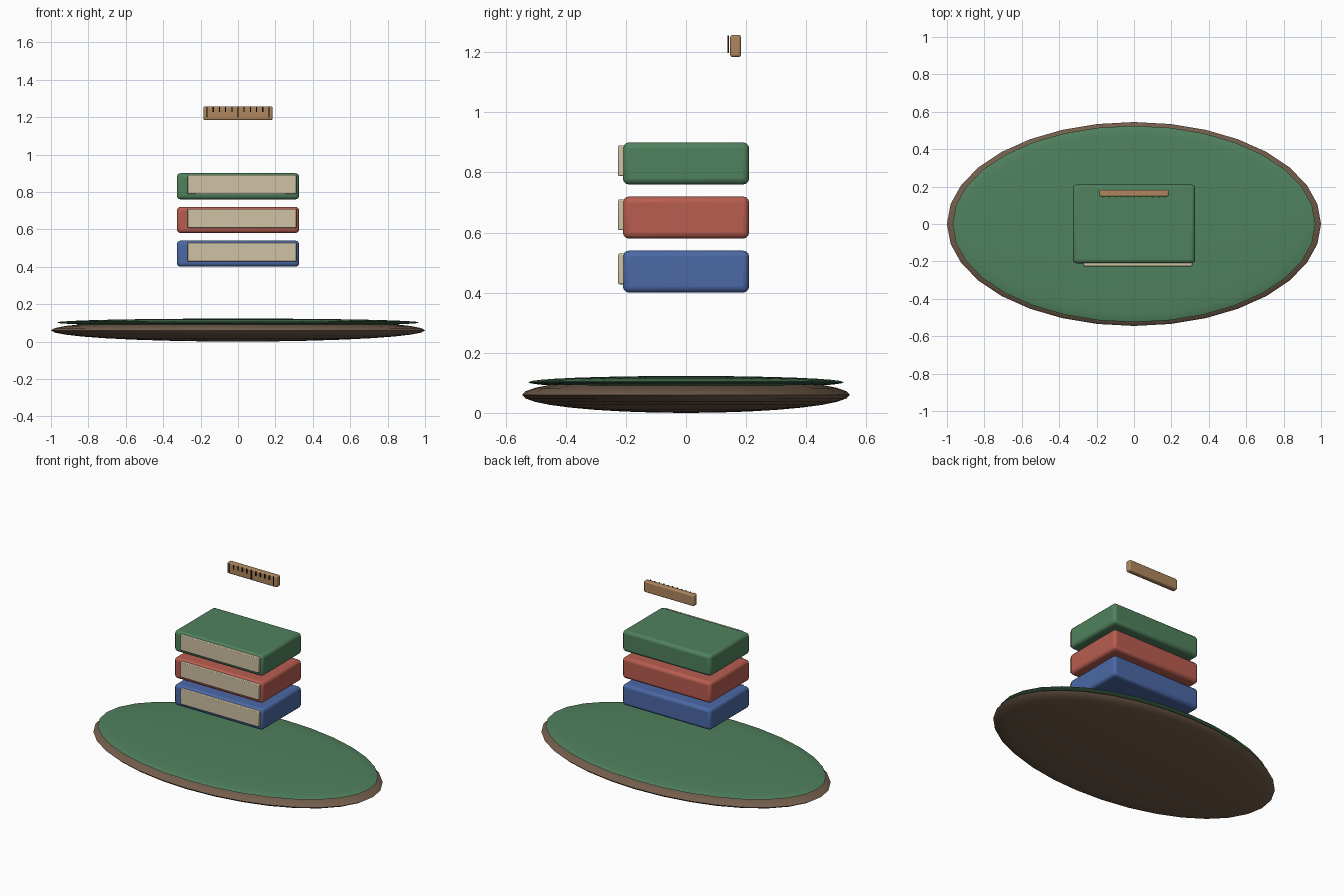
import bpy

if "Cube" in bpy.data.objects:
    bpy.data.objects.remove(bpy.data.objects["Cube"])


def material(name, rgb):
    m = bpy.data.materials.new(name)
    m.diffuse_color = (*rgb, 1)
    m.use_nodes = True
    m.node_tree.nodes["Principled BSDF"].inputs["Base Color"].default_value = m.diffuse_color
    return m


def finish(ob, name, mat):
    ob.name = name
    ob.data.materials.append(mat)
    bpy.ops.object.shade_smooth_by_angle()


def box(name, lo, hi, mat, bevel=0.0, segments=3):
    bpy.ops.mesh.primitive_cube_add(size=1, location=[(a + b) / 2 for a, b in zip(lo, hi)])
    ob = bpy.context.object
    ob.scale = [b - a for a, b in zip(lo, hi)]
    bpy.ops.object.transform_apply(location=False, rotation=False, scale=True)
    if bevel:
        mod = ob.modifiers.new("bevel", "BEVEL")
        mod.width = bevel
        mod.segments = segments
    finish(ob, name, mat)


def disc(name, z, radii, mat):
    bpy.ops.mesh.primitive_uv_sphere_add(segments=32, ring_count=16, radius=1, location=(0, 0, z))
    ob = bpy.context.object
    ob.scale = radii
    bpy.ops.object.transform_apply(location=False, rotation=False, scale=True)
    finish(ob, name, mat)


soil = material("soil", (0.17, 0.11, 0.07))
grass = material("grass", (0.08, 0.22, 0.11))
page = material("page", (0.62, 0.54, 0.37))
wood = material("wood", (0.42, 0.24, 0.11))
ink = material("ink", (0.02, 0.015, 0.01))
covers = {
    "blue": material("blue", (0.07, 0.14, 0.38)),
    "red": material("red", (0.48, 0.11, 0.08)),
    "green": material("green", (0.08, 0.22, 0.11)),
}

# Flattened ground island with a grass layer
disc("island_base", 0.06, (1.0, 0.545, 0.06), soil)
disc("grass_top", 0.102, (0.97, 0.525, 0.021), grass)

# Three floating books with page blocks on the front
for i, (colour, mat) in enumerate(covers.items()):
    z = 0.40 + 0.18 * i
    box(f"{colour}_book_cover", (-0.327, -0.21, z), (0.327, 0.21, z + 0.14), mat, 0.02)
    box(f"{colour}_book_pages", (-0.27, -0.226, z + 0.028), (0.312, -0.17, z + 0.13), page, 0.004, 2)

# Ruler with tick marks just in front of it
box("ruler", (-0.185, 0.147, 1.184), (0.185, 0.183, 1.258), wood, 0.008)
for i in range(11):
    x = (i - 5) * 0.033
    bottom = 1.197 if i % 5 == 0 else 1.227
    box(f"ruler_tick_{i + 1}", (x - 0.003, 0.138, bottom), (x + 0.003, 0.143, 1.255), ink)
